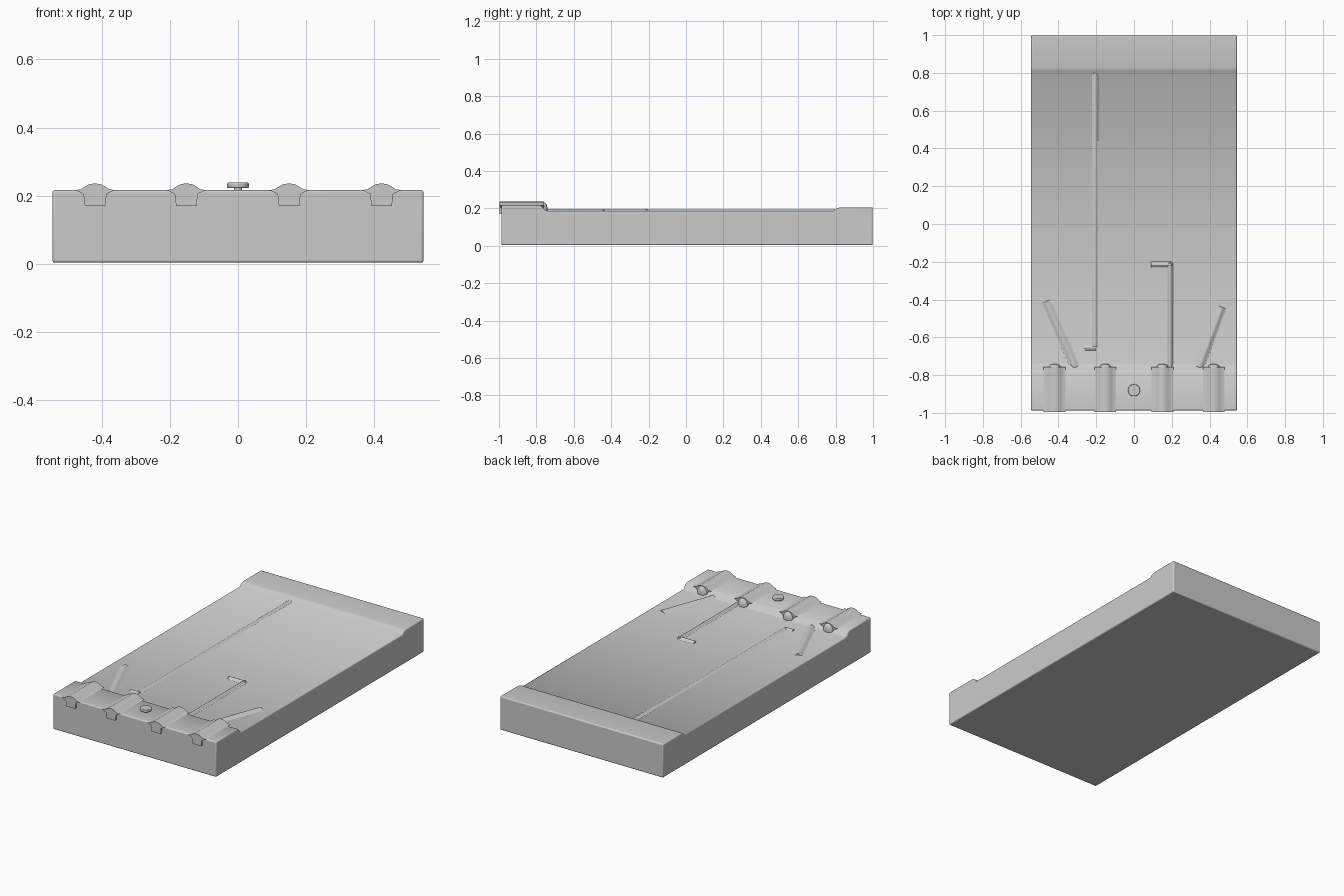
import bpy, bmesh, math
from mathutils import Vector

if "Cube" in bpy.data.objects:
    bpy.data.objects.remove(bpy.data.objects["Cube"])


def finish(bm, name, bevel=0.0, segments=3):
    bmesh.ops.recalc_face_normals(bm, faces=bm.faces)
    mesh = bpy.data.meshes.new(name)
    bm.to_mesh(mesh)
    bm.free()
    ob = bpy.data.objects.new(name, mesh)
    bpy.context.collection.objects.link(ob)
    bpy.ops.object.select_all(action='DESELECT')
    bpy.context.view_layer.objects.active = ob
    ob.select_set(True)
    if bevel:
        mod = ob.modifiers.new("round_edges", 'BEVEL')
        mod.width, mod.segments = bevel, segments
        mod.limit_method, mod.angle_limit = 'ANGLE', math.radians(50)
    bpy.ops.object.shade_smooth_by_angle(angle=math.radians(40))
    return ob


def extrude(points, direction, name, bevel=0.0):
    bm = bmesh.new()
    face = bm.faces.new([bm.verts.new(p) for p in points])
    new = bmesh.ops.extrude_face_region(bm, geom=[face])["geom"]
    bmesh.ops.translate(bm, vec=direction,
                        verts=[v for v in new if isinstance(v, bmesh.types.BMVert)])
    # the starting face stays as the end cap
    return finish(bm, name, bevel)


# Slab: side profile with raised front and rear bars around a sunken deck
side = [(-0.987, 0.003), (0.998, 0.003), (0.998, 0.206), (0.83, 0.206),
        (0.81, 0.202), (0.79, 0.186), (-0.74, 0.186), (-0.757, 0.192),
        (-0.767, 0.207), (-0.78, 0.216), (-0.987, 0.216)]
extrude([(-0.545, y, z) for y, z in side], (1.09, 0, 0), "slab", 0.007)

# Four rounded ribs with soft flared feet across the front bar
rib = [(0.058, 0.216), (0.042, 0.2185), (0.03, 0.226), (0.018, 0.233), (0.0, 0.236)]
for i, x in enumerate((-0.42, -0.152, 0.15, 0.422)):
    half = [(0.03, 0.17), (0.034, 0.205)] + rib
    outline = half + [(-dx, z) for dx, z in reversed(half[:-1])]
    extrude([(x + dx, -0.996, z) for dx, z in outline], (0, 0.238, 0), f"front_rib_{i + 1}")
    bm = bmesh.new()
    bmesh.ops.create_uvsphere(bm, u_segments=20, v_segments=10, radius=1)
    bmesh.ops.scale(bm, vec=(0.032, 0.02, 0.04), verts=bm.verts)
    bmesh.ops.translate(bm, vec=(x, -0.76, 0.193), verts=bm.verts)
    finish(bm, f"rib_end_{i + 1}")


def ridge(name, a, b, width, height):
    a, b = Vector((*a, 0.0)), Vector((*b, 0.0))
    d = b - a
    across = Vector((-d.y, d.x, 0)).normalized() * width / 2
    pts = []
    for k in range(13):
        t = k / 6 - 1
        z = 0.186 + height * 0.5 * (1 + math.cos(math.pi * t))
        pts.append(a + across * t + Vector((0, 0, z)))
    pts += [a + across + Vector((0, 0, 0.178)), a - across + Vector((0, 0, 0.178))]
    return extrude(pts, d, name, 0.004)


# Low ridges moulded into the deck
ridge("long_ridge", (-0.207, 0.80), (-0.207, -0.65), 0.034, 0.007)
ridge("long_ridge_foot", (-0.26, -0.655), (-0.20, -0.655), 0.03, 0.007)
ridge("short_ridge", (0.19, -0.76), (0.19, -0.205), 0.034, 0.012)
ridge("short_ridge_hook", (0.09, -0.215), (0.2, -0.215), 0.034, 0.012)
ridge("left_brace", (-0.465, -0.41), (-0.31, -0.76), 0.055, 0.010)
ridge("right_brace", (0.465, -0.44), (0.345, -0.76), 0.055, 0.012)

# Small button on the front bar
bm = bmesh.new()
bmesh.ops.create_cone(bm, cap_ends=True, segments=32, radius1=0.032, radius2=0.032, depth=0.016)
bmesh.ops.translate(bm, vec=(0, -0.88, 0.23), verts=bm.verts)
finish(bm, "button", 0.004)
bm = bmesh.new()
bmesh.ops.create_cone(bm, cap_ends=True, segments=16, radius1=0.012, radius2=0.012, depth=0.016)
bmesh.ops.translate(bm, vec=(0, -0.88, 0.217), verts=bm.verts)
finish(bm, "button_stem")
